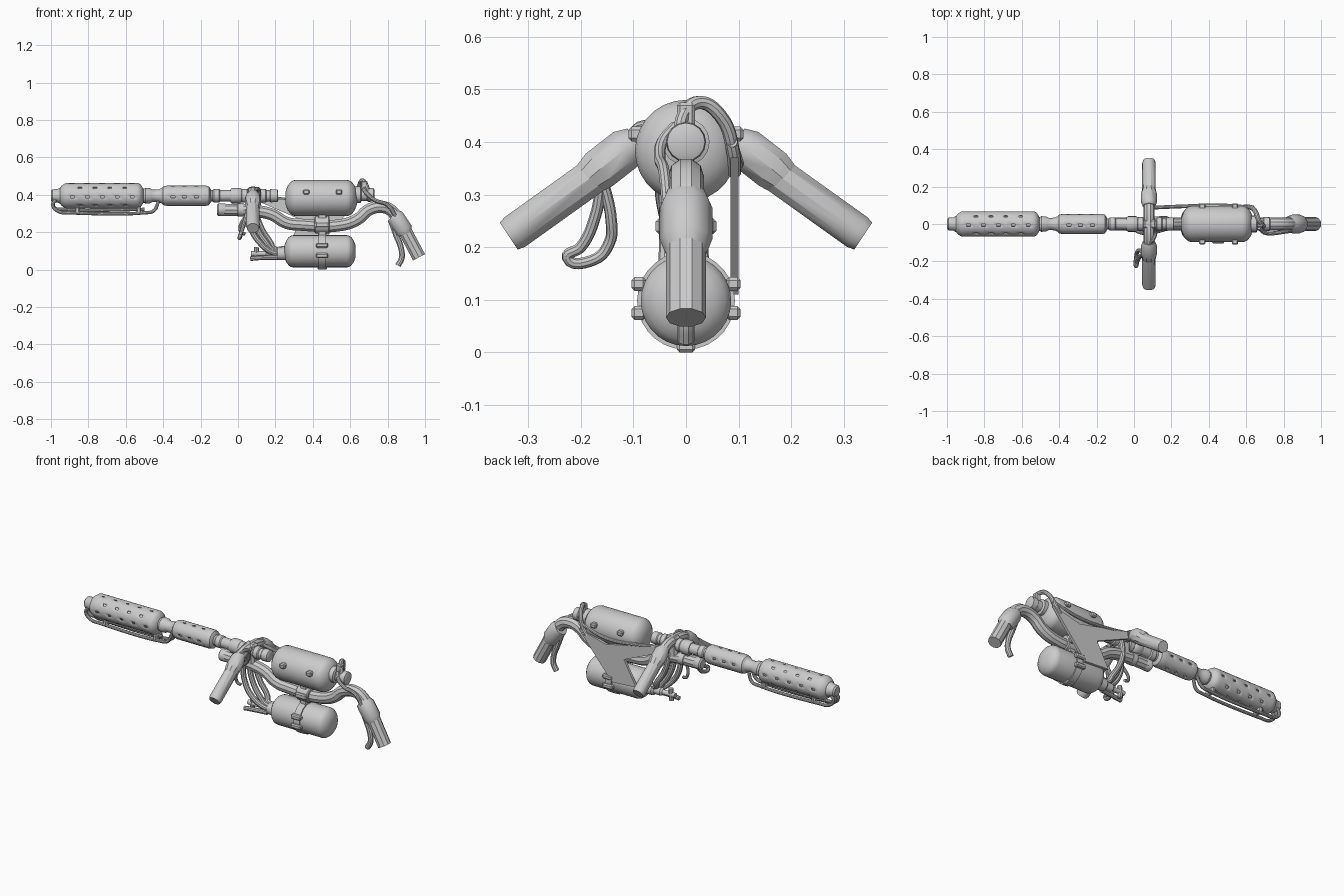
import bpy, bmesh, math
from mathutils import Vector

TAU = math.tau


def finish(ob, angle=35):
    bpy.ops.object.select_all(action='DESELECT')
    ob.select_set(True)
    bpy.context.view_layer.objects.active = ob
    if ob.type == 'CURVE':
        bpy.ops.object.convert(target='MESH')
        ob = bpy.context.view_layer.objects.active
    bpy.ops.object.shade_smooth_by_angle(angle=math.radians(angle))
    return ob


def from_bmesh(name, bm):
    bmesh.ops.recalc_face_normals(bm, faces=bm.faces[:])
    me = bpy.data.meshes.new(name)
    bm.to_mesh(me)
    bm.free()
    ob = bpy.data.objects.new(name, me)
    bpy.context.collection.objects.link(ob)
    return ob


def lathe(name, profile, z, segs=24, y=0, hole=None):
    """Turn (x, radius) points about an axis along x; hole(i, j) skips faces."""
    bm = bmesh.new()
    rings = [[bm.verts.new((x, y + r * math.cos(TAU * j / segs), z + r * math.sin(TAU * j / segs)))
              for j in range(segs)] for x, r in profile]
    for i in range(len(rings) - 1):
        for j in range(segs):
            if hole and hole(i, j):
                continue
            k = (j + 1) % segs
            bm.faces.new((rings[i][j], rings[i][k], rings[i + 1][k], rings[i + 1][j]))
    bm.faces.new(rings[0])
    bm.faces.new(rings[-1])
    ob = from_bmesh(name, bm)
    return finish(ob)


def tube(name, pts, r, radii=None, res=3, poly=False):
    cu = bpy.data.curves.new(name, 'CURVE')
    cu.dimensions = '3D'
    cu.bevel_depth = r
    cu.bevel_resolution = res
    cu.resolution_u = 6
    cu.use_fill_caps = True
    if poly:
        sp = cu.splines.new('POLY')
        sp.points.add(len(pts) - 1)
        for p, co in zip(sp.points, pts):
            p.co = (*co, 1)
        ps = sp.points
    else:
        sp = cu.splines.new('BEZIER')
        sp.bezier_points.add(len(pts) - 1)
        for p, co in zip(sp.bezier_points, pts):
            p.co = co
            p.handle_left_type = p.handle_right_type = 'AUTO'
        ps = sp.bezier_points
    for k, p in enumerate(ps):
        p.radius = radii[k] if radii else 1
    ob = bpy.data.objects.new(name, cu)
    bpy.context.collection.objects.link(ob)
    return finish(ob)


def block(name, c, size, bevel=0.006):
    bm = bmesh.new()
    bmesh.ops.create_cube(bm, size=1)
    for v in bm.verts:
        v.co = Vector(c) + Vector([a * b for a, b in zip(v.co, size)])
    bmesh.ops.bevel(bm, geom=bm.edges[:], offset=bevel, segments=1, affect='EDGES')
    return finish(from_bmesh(name, bm), 20)


def spread(x0, x1, n, r):
    return [(x0 + (x1 - x0) * k / n, r) for k in range(n + 1)]


def capsule(x0, x1, r, cap):
    """Rounded tank profile with elliptical ends."""
    arc = [(cap * (1 - math.cos(a)), r * math.sin(a)) for a in [math.radians(d) for d in (22, 42, 60, 76, 90)]]
    return [(x0 + d, q) for d, q in arc] + [(x1 - d, q) for d, q in reversed(arc)]


BZ = 0.395  # barrel axis height

# perforated muzzle shroud and handguard shells with inner barrel
shroud = lathe('muzzle_shroud', [(-0.955, 0.035), (-0.945, 0.052), (-0.925, 0.066)]
               + spread(-0.915, -0.535, 19, 0.068) + [(-0.52, 0.06), (-0.505, 0.036)], BZ, 32,
               hole=lambda i, j: 3 < i < 21 and j % 4 == 0 and (i + (j // 4 % 2) * 2) % 4 == 0)
guard = lathe('handguard', [(-0.415, 0.034), (-0.40, 0.05)] + spread(-0.38, -0.17, 10, 0.054)
              + [(-0.155, 0.05), (-0.145, 0.034)], BZ, 24,
              hole=lambda i, j: 2 < i < 11 and j % 6 == 0 and i % 3 == 0)
for shell in (shroud, guard):
    m = shell.modifiers.new('wall', 'SOLIDIFY')
    m.thickness = 0.008
    m.offset = -1 if shell.data.polygons else 1
lathe('barrel', [(-0.94, 0.04), (-0.5, 0.038), (-0.49, 0.03), (0.17, 0.03), (0.175, 0.035),
                 (0.21, 0.034), (0.215, 0.026)], BZ)
lathe('muzzle_tip', [(-1.0, 0.026), (-0.992, 0.034), (-0.965, 0.036), (-0.955, 0.042), (-0.93, 0.045)], BZ)
lathe('neck_collar', [(-0.505, 0.036), (-0.495, 0.042), (-0.47, 0.04), (-0.455, 0.032), (-0.425, 0.034),
                      (-0.41, 0.04)], BZ)
for x, w, r in ((-0.115, 0.02, 0.036), (-0.01, 0.03, 0.042), (0.035, 0.018, 0.037), (0.135, 0.018, 0.037)):
    lathe('barrel_collar', [(x - w, r * 0.85), (x - w * 0.7, r), (x + w * 0.7, r), (x + w, r * 0.85)], BZ, 16)

# twin igniter rods beneath the shroud
for s in (-1, 1):
    y = s * 0.022
    tube('igniter_rod', [(-0.975, y, 0.375), (-0.99, y, 0.345), (-0.955, y, 0.309), (-0.9, y, 0.304),
                         (-0.5, y, 0.304), (-0.45, y, 0.315), (-0.425, y * 0.7, 0.365)], 0.0095)
tube('igniter_cross_rod', [(-0.985, 0, 0.37), (-0.985, 0, 0.335), (-0.93, 0, 0.322), (-0.5, 0, 0.322)], 0.009)
for x in (-0.86, -0.53):
    block('rod_clip', (x, 0, 0.318), (0.024, 0.064, 0.036))

# bent main frame tube and its front socket
tube('frame_tube', [(-0.08, 0, 0.32), (0.08, 0, 0.315), (0.18, 0, 0.295), (0.26, 0, 0.25), (0.34, 0, 0.24),
                    (0.56, 0, 0.24), (0.64, 0, 0.27), (0.70, 0, 0.32), (0.77, 0, 0.335), (0.82, 0, 0.315),
                    (0.86, 0, 0.26)], 0.034)
lathe('frame_socket', [(-0.112, 0.026), (-0.105, 0.034), (-0.07, 0.034), (-0.06, 0.028), (-0.01, 0.028),
                       (0.0, 0.036), (0.03, 0.036)], 0.32, 16)
block('receiver_mount', (0.082, 0, 0.36), (0.075, 0.06, 0.12), 0.014)
block('barrel_bridge', (-0.015, 0, 0.355), (0.03, 0.03, 0.06))
block('receiver_top', (0.085, 0, 0.425), (0.07, 0.05, 0.035), 0.01)

# rear grip with collar and lever
tube('rear_grip', [(0.865, 0, 0.265), (0.91, 0, 0.175), (0.968, 0, 0.066)], 0.038, poly=True)
tube('grip_collar', [(0.825, 0, 0.29), (0.845, 0, 0.275), (0.885, 0, 0.215), (0.895, 0, 0.19)], 0.05,
     [0.85, 1, 1, 0.8], poly=True)
tube('grip_lever', [(0.825, 0, 0.255), (0.845, 0, 0.19), (0.873, 0, 0.11), (0.875, 0, 0.06),
                    (0.855, 0, 0.022)], 0.016, [1.3, 1.1, 1, 1, 1])

# upper tank with side lugs
lathe('upper_tank', capsule(0.25, 0.64, 0.097, 0.06), 0.383, 28)
for x in (0.365, 0.54):
    for s in (-1, 1):
        block('tank_lug', (x, s * 0.092, 0.415), (0.034, 0.035, 0.028))
lathe('upper_tank_neck', [(0.62, 0.045), (0.655, 0.045), (0.66, 0.032), (0.69, 0.032), (0.695, 0.038),
                          (0.725, 0.036), (0.73, 0.024)], 0.40, 16)

# lower tank with strap, bolts and front valve
lathe('lower_tank', capsule(0.245, 0.632, 0.086, 0.05), 0.098, 28)
lathe('tank_strap', [(0.43, 0.08), (0.43, 0.093), (0.47, 0.093), (0.47, 0.08)], 0.098, 28)
for s in (-1, 1):
    for z in (0.075, 0.13):
        block('strap_bolt', (0.45, s * 0.09, z), (0.065, 0.028, 0.026))
block('strap_foot', (0.45, 0, 0.011), (0.05, 0.034, 0.022), 0.005)
lathe('lower_valve', [(0.07, 0.014), (0.15, 0.014), (0.16, 0.024), (0.2, 0.024), (0.21, 0.034), (0.26, 0.036)],
      0.085, 14)
tube('valve_handle', [(0.065, -0.03, 0.058), (0.1, -0.03, 0.062), (0.21, -0.02, 0.065)], 0.013)
tube('valve_stem', [(0.095, 0, 0.05), (0.1, 0, 0.12)], 0.014)

# saddle clamp between the tanks
lathe('frame_clamp', [(0.41, 0.042), (0.415, 0.047), (0.485, 0.047), (0.49, 0.042)], 0.24, 20)
block('clamp_saddle', (0.45, 0, 0.238), (0.045, 0.06, 0.12))
for s in (-1, 1):
    block('clamp_bolt', (0.45, s * 0.045, 0.24), (0.075, 0.025, 0.03))

# mirrored side handles
for s in (-1, 1):
    tube('handle_arm', [(0.08, 0, 0.415), (0.08, s * 0.06, 0.41), (0.08, s * 0.11, 0.388), (0.08, s * 0.2, 0.322)],
         0.03)
    tube('handle_sleeve', [(0.08, s * 0.095, 0.398), (0.08, s * 0.115, 0.386), (0.08, s * 0.165, 0.347),
                           (0.08, s * 0.185, 0.33)], 0.042, [0.8, 1, 1, 0.85], poly=True)
    tube('handle_grip', [(0.08, s * 0.16, 0.347), (0.08, s * 0.325, 0.229), (0.08, s * 0.337, 0.221)], 0.036,
         [1, 1, 0.9], poly=True)

# trigger loop hanging from one handle
tube('trigger_loop', [(0.055, -0.16, 0.335), (0.035, -0.142, 0.25), (0.02, -0.145, 0.21), (0.012, -0.175, 0.176),
                      (0.01, -0.225, 0.18), (0.018, -0.2, 0.2), (0.035, -0.172, 0.26), (0.055, -0.16, 0.33)], 0.011)

# hoses from the receiver down to the lower valve
for k, (x, y, b) in enumerate(((0.06, -0.035, 0.0), (0.085, -0.01, 0.03), (0.10, 0.025, 0.055))):
    tube('feed_hose', [(x + 0.015, y, 0.41), (x, y, 0.31), (x + 0.01 + b * 0.3, y, 0.22),
                       (x + 0.06 + b * 0.3, y, 0.14), (0.19, y * 0.5, 0.09 + b * 0.4),
                       (0.26, y * 0.4, 0.09 + b * 0.4)], 0.016)
tube('control_cable', [(0.07, -0.12, 0.40), (0.11, -0.07, 0.43), (0.1, -0.05, 0.36), (0.05, -0.05, 0.3),
                       (0.015, -0.03, 0.2), (0.04, -0.03, 0.19)], 0.009)

# hoses and valve at the rear of the upper tank
tube('rear_hose', [(0.7, -0.01, 0.39), (0.685, -0.005, 0.45), (0.665, 0.025, 0.475), (0.65, 0.065, 0.45),
                   (0.62, 0.09, 0.38), (0.59, 0.092, 0.34)], 0.013)
tube('grip_hose', [(0.67, -0.02, 0.43), (0.695, -0.045, 0.4), (0.735, -0.05, 0.37), (0.8, -0.042, 0.345),
                   (0.85, -0.035, 0.27)], 0.011)
block('rear_valve', (0.675, 0, 0.445), (0.035, 0.035, 0.06))

# side webbing with a strap running to the receiver
outline = [(0.64, 0.37), (0.46, 0.325), (0.13, 0.395), (0.12, 0.36), (0.34, 0.265), (0.26, 0.12), (0.42, 0.11)]
bm = bmesh.new()
front = bm.faces.new([bm.verts.new((x, 0.085, z)) for x, z in outline])
ext = bmesh.ops.extrude_face_region(bm, geom=[front])
for v in ext['geom']:
    if isinstance(v, bmesh.types.BMVert):
        v.co.y = 0.1
finish(from_bmesh('side_webbing', bm))
tube('side_cable', [(0.64, 0.088, 0.40), (0.45, 0.1, 0.36), (0.25, 0.094, 0.375), (0.11, 0.088, 0.40)], 0.01)
